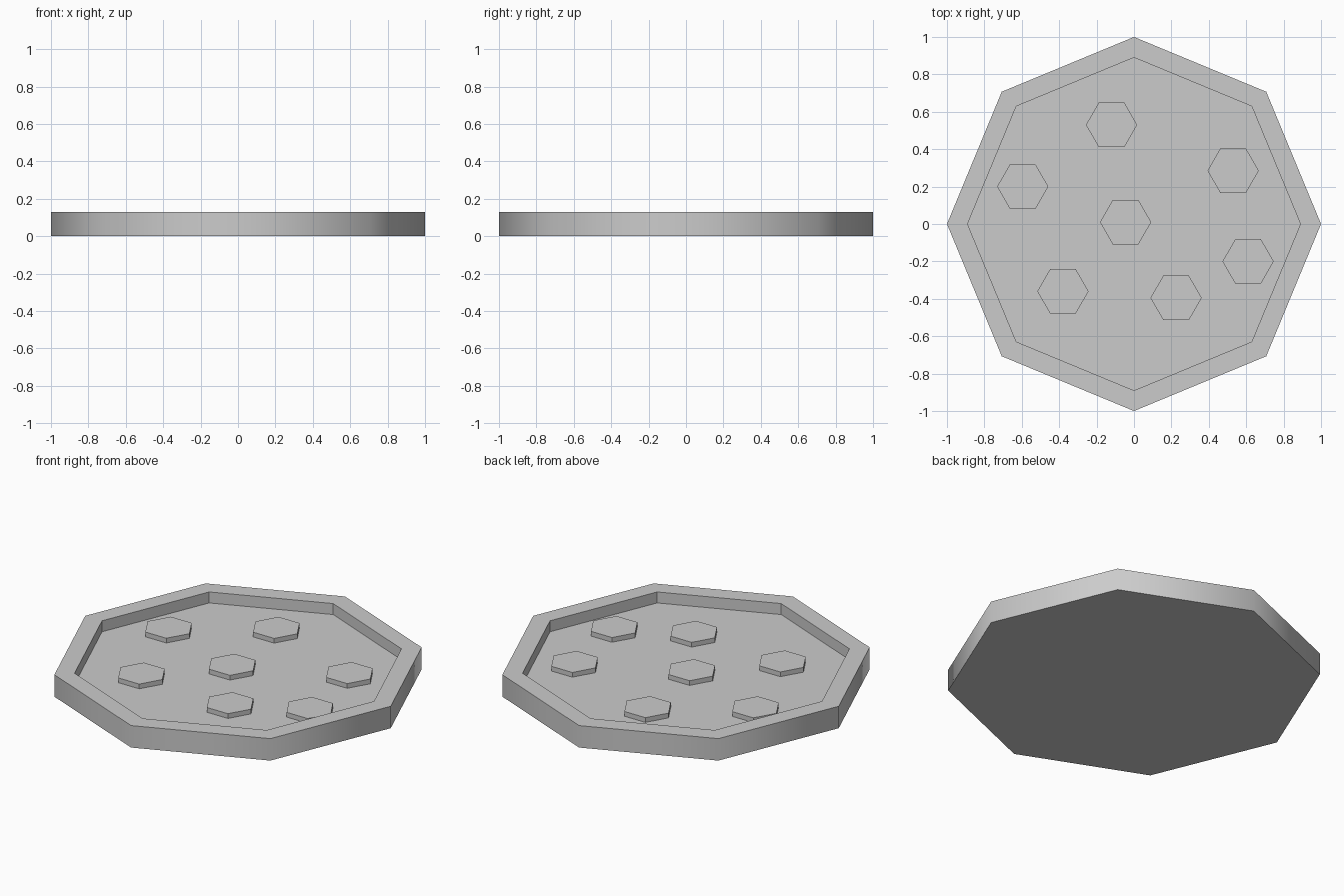
import bpy
import bmesh
from math import cos, sin, tau

cube = bpy.data.objects.get("Cube")
if cube:
    bpy.data.objects.remove(cube, do_unlink=True)

HEIGHT, FLOOR = 0.13, 0.065
STUD_RADIUS, STUD_HEIGHT = 0.137, 0.028

grey = bpy.data.materials.new("light grey")
grey.use_nodes = True
colour = (0.6, 0.6, 0.6, 1)
grey.diffuse_color = colour
grey.node_tree.nodes["Principled BSDF"].inputs["Base Color"].default_value = colour


def turned(name, sides, profile, location=(0, 0, 0), smooth_band=None):
    """Sweep (radius, z) points around z with a few sides and cap both ends."""
    bm = bmesh.new()
    rings = [[bm.verts.new((r * cos(tau * i / sides), r * sin(tau * i / sides), z))
              for i in range(sides)] for r, z in profile]
    bm.faces.new(list(reversed(rings[0])))
    for band, (low, high) in enumerate(zip(rings, rings[1:])):
        for i in range(sides):
            j = (i + 1) % sides
            face = bm.faces.new((low[i], low[j], high[j], high[i]))
            face.smooth = band == smooth_band
    bm.faces.new(rings[-1])
    # Keep the border between smooth and flat faces crisp
    for edge in bm.edges:
        edge.smooth = all(f.smooth for f in edge.link_faces)
    mesh = bpy.data.meshes.new(name)
    bm.to_mesh(mesh)
    bm.free()
    mesh.materials.append(grey)
    obj = bpy.data.objects.new(name, mesh)
    obj.location = location
    bpy.context.collection.objects.link(obj)
    return obj


# Eight-sided tray: rounded-looking outer wall, flat rim and sunken floor
turned("tray", 8, [(1, 0), (1, HEIGHT), (0.89, HEIGHT), (0.89, FLOOR)], smooth_band=0)

# Hexagonal studs scattered over the floor
stud_centres = [(-0.12, 0.53), (-0.595, 0.2), (0.53, 0.285), (-0.045, 0.01),
                (0.61, -0.2), (-0.38, -0.36), (0.225, -0.395)]
for n, (x, y) in enumerate(stud_centres, 1):
    turned(f"stud_{n}", 6, [(STUD_RADIUS, 0), (STUD_RADIUS, STUD_HEIGHT)], (x, y, FLOOR))
